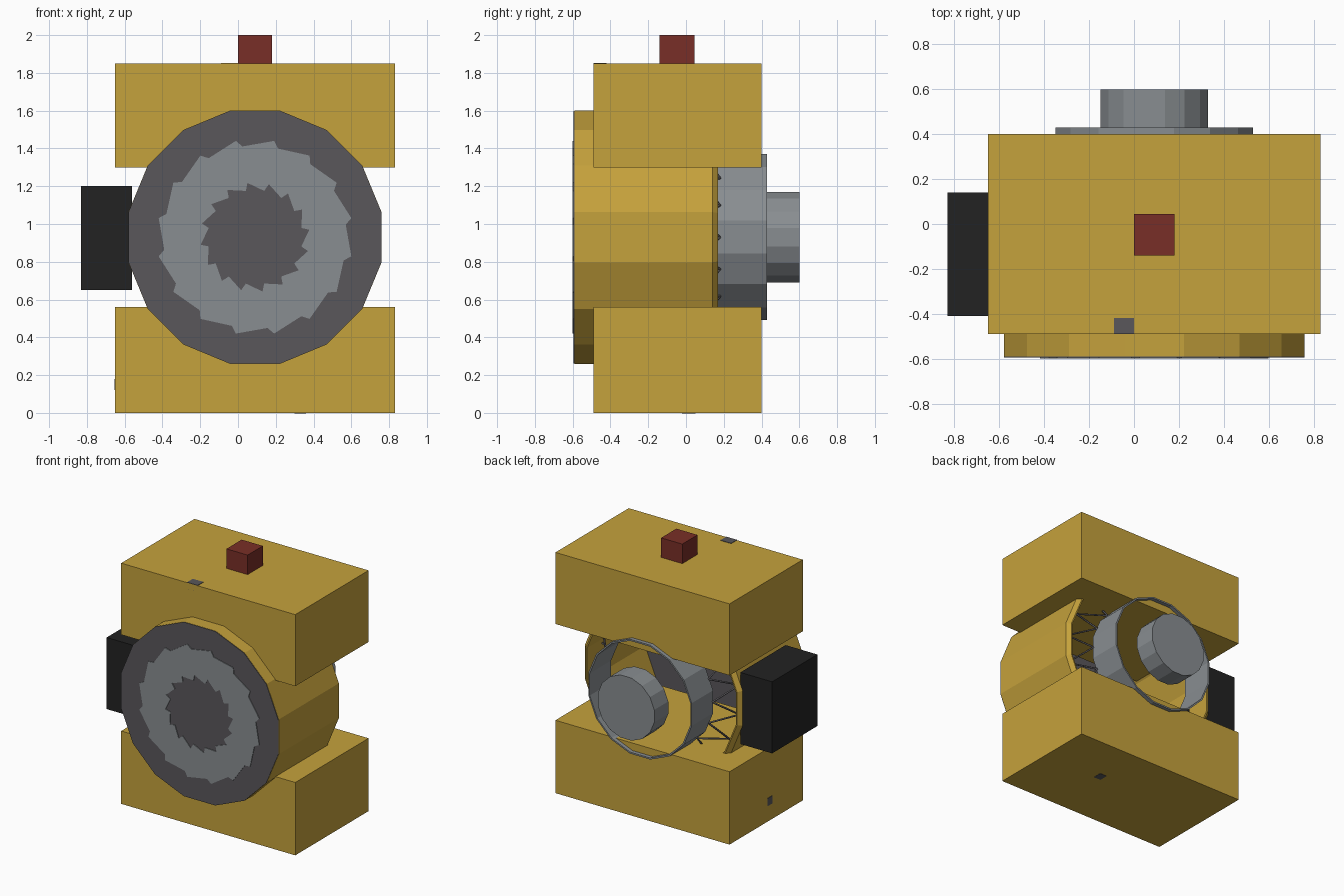
import bpy, bmesh, math
from mathutils import Vector

old = bpy.data.objects.get("Cube")
if old:
    bpy.data.objects.remove(old, do_unlink=True)

CX, CZ = 0.09, 0.93      # axis of the round parts
N = 16                   # sides of the round parts


def material(name, rgb):
    m = bpy.data.materials.new(name)
    m.use_nodes = True
    col = (*rgb, 1)
    m.diffuse_color = col
    bsdf = m.node_tree.nodes["Principled BSDF"]
    bsdf.inputs["Base Color"].default_value = col
    bsdf.inputs["Roughness"].default_value = 0.8
    return m


YELLOW = material("mustard yellow", (0.56, 0.36, 0.045))
DARK = material("dark grey", (0.10, 0.095, 0.105))
GREY = material("mid grey", (0.25, 0.27, 0.285))
BLACK = material("black", (0.016, 0.016, 0.016))
RED = material("dark red", (0.19, 0.028, 0.02))


def finish(name, bm, mat):
    bmesh.ops.recalc_face_normals(bm, faces=bm.faces)
    me = bpy.data.meshes.new(name)
    bm.to_mesh(me)
    bm.free()
    me.materials.append(mat)
    ob = bpy.data.objects.new(name, me)
    bpy.context.collection.objects.link(ob)
    return ob


def box(name, lo, hi, mat):
    bm = bmesh.new()
    bmesh.ops.create_cube(bm, size=1)
    for v in bm.verts:
        v.co = [l + (c + 0.5) * (h - l) for c, l, h in zip(v.co, lo, hi)]
    return finish(name, bm, mat)


def point(r, a, y):
    return Vector((CX + r * math.cos(a), y, CZ + r * math.sin(a)))


def lathe(name, loops, mat, closed=False):
    """Join polygon loops (radius, y) about the axis; cap the ends or close the section."""
    bm = bmesh.new()
    rings = [[bm.verts.new(point(r, (i + 0.5) * math.tau / N, y)) for i in range(N)]
             for r, y in loops]
    pairs = list(zip(rings, rings[1:]))
    if closed:
        pairs.append((rings[-1], rings[0]))
    else:
        bm.faces.new(rings[0])
        bm.faces.new(rings[-1])
    for a, b in pairs:
        for i in range(N):
            j = (i + 1) % N
            bm.faces.new((a[i], a[j], b[j], b[i]))
    return finish(name, bm, mat)


# Main blocks
box("lower_block", (-0.65, -0.49, 0), (0.83, 0.40, 0.56), YELLOW)
box("upper_block", (-0.65, -0.49, 1.30), (0.83, 0.40, 1.85), YELLOW)
box("top_button", (0, -0.14, 1.84), (0.18, 0.045, 2.0), RED)
box("side_box", (-0.83, -0.41, 0.65), (-0.56, 0.14, 1.20), BLACK)

# Round housing, open at the back
lathe("housing", [(0.683, -0.59), (0.683, 0.14), (0.655, 0.17), (0.645, 0.17),
                  (0.645, -0.59)], YELLOW, closed=True)
lathe("front_disc", [(0.682, -0.595), (0.682, -0.591)], DARK)
lathe("front_disc_core", [(0.64, -0.592), (0.64, -0.53)], DARK)

# Saw-edged ring on the front disc
bm = bmesh.new()
edge = []
for i in range(N):
    for k, (outer, inner) in enumerate([(0.52, 0.25), (0.485, 0.29)]):
        a = (i + 0.5 + 0.85 * k) * math.tau / N
        edge.append([bm.verts.new(point(r, a, y))
                     for r, y in ((outer, -0.6), (inner, -0.6), (inner, -0.594), (outer, -0.594))])
for a, b in zip(edge, edge[1:] + edge[:1]):
    for k in range(4):
        m = (k + 1) % 4
        bm.faces.new((a[k], a[m], b[m], b[k]))
finish("front_ring", bm, GREY)

# Rear tube and knob
lathe("rear_tube", [(0.448, 0.17), (0.448, 0.43), (0.436, 0.43), (0.436, 0.17)], GREY, closed=True)
lathe("rear_knob", [(0.245, 0.43), (0.245, 0.60)], GREY)

# Crossed wires between tube and housing
curve = bpy.data.curves.new("crossed_wires", "CURVE")
curve.dimensions = "3D"
curve.bevel_depth = 0.007
curve.bevel_resolution = 0
for i in range(N):
    for side in (-1, 1):
        a = i * math.tau / N
        sp = curve.splines.new("POLY")
        sp.points.add(1)
        sp.points[0].co = (*point(0.44, a, 0.18), 1)
        sp.points[1].co = (*point(0.645, a + side * 0.25, -0.02), 1)
curve.materials.append(DARK)
wires = bpy.data.objects.new("crossed_wires", curve)
bpy.context.collection.objects.link(wires)

# Small studs just breaking the block surfaces
box("top_stud", (-0.09, -0.49, 1.80), (0, -0.42, 1.853), DARK)
box("bottom_stud", (0.30, -0.02, 0), (0.36, 0.05, 0.04), DARK).location.z = -0.002
box("side_stud", (-0.653, -0.12, 0.12), (-0.60, -0.06, 0.18), DARK)
